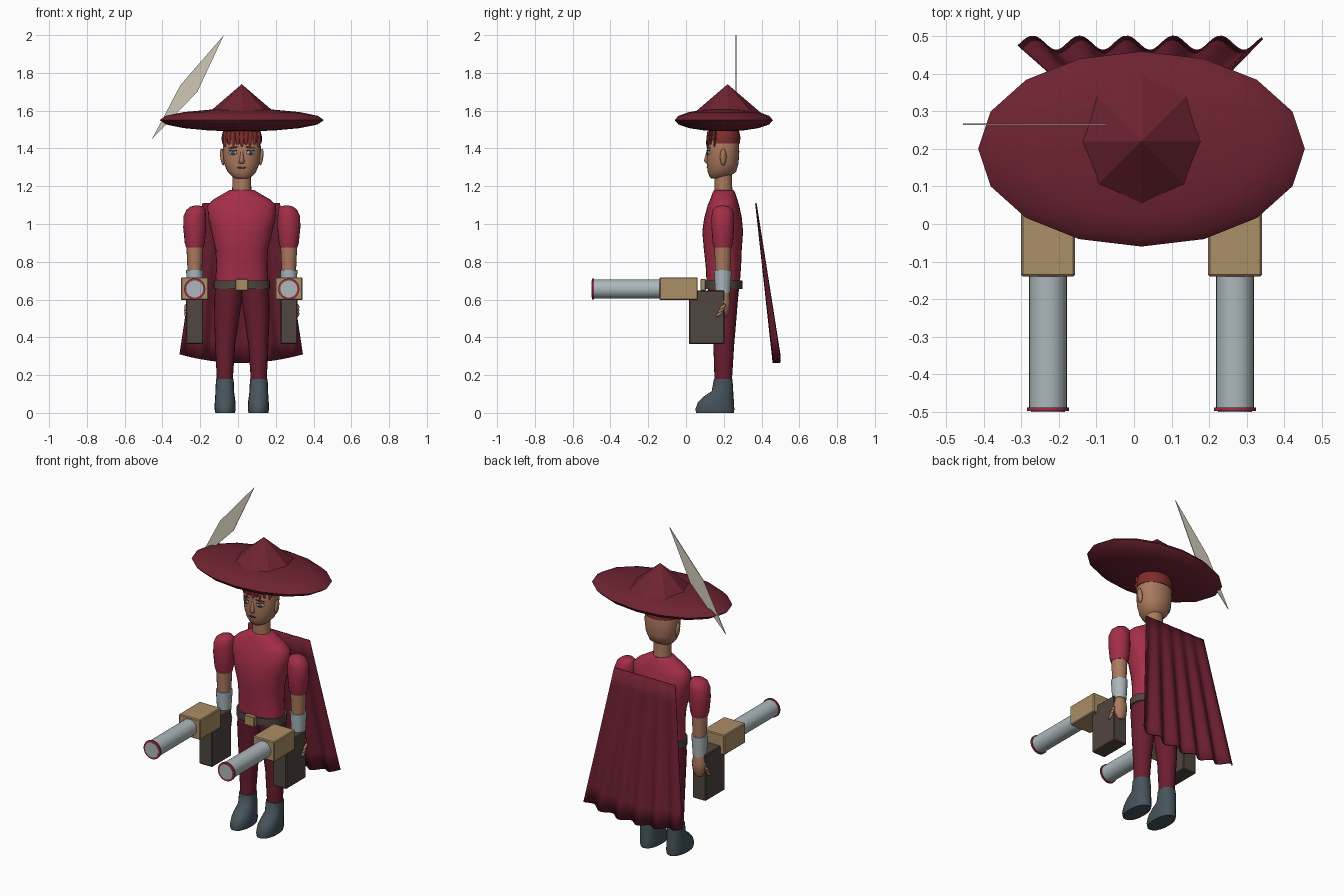
import bpy, bmesh, math
from mathutils import Matrix, Vector, Euler

if "Cube" in bpy.data.objects:
    bpy.data.objects.remove(bpy.data.objects["Cube"])

CX = 0.02  # body centre line


def mat(name, rgb):
    m = bpy.data.materials.new(name)
    lin = [((c / 255 + 0.055) / 1.055) ** 2.4 for c in rgb]
    m.diffuse_color = (*lin, 1)
    m.use_nodes = True
    m.node_tree.nodes["Principled BSDF"].inputs["Base Color"].default_value = m.diffuse_color
    return m


HAT = mat("dark_maroon", (110, 35, 49))
CLOTH = mat("wine_cloth", (106, 30, 47))
SHIRT = mat("crimson", (164, 46, 72))
SKIN = mat("skin", (172, 121, 95))
HAIR = mat("red_brown_hair", (128, 44, 44))
TAN = mat("tan", (170, 142, 102))
BROWN = mat("dark_brown", (80, 70, 63))
STEEL = mat("pale_steel", (172, 184, 188))
SLATE = mat("slate", (70, 84, 91))
CREAM = mat("cream", (208, 201, 184))


def finish(name, bm, material, flat=False):
    bmesh.ops.recalc_face_normals(bm, faces=bm.faces)
    me = bpy.data.meshes.new(name)
    bm.to_mesh(me)
    bm.free()
    me.materials.append(material)
    ob = bpy.data.objects.new(name, me)
    bpy.context.collection.objects.link(ob)
    ob["flat"] = flat
    return ob


def loft(name, rings, material, n=20, power=2.0):
    """rings: (z, centre x, centre y, radius x, radius y)"""
    bm = bmesh.new()
    loops = []
    for z, cx, cy, rx, ry in rings:
        loop = []
        for i in range(n):
            a = math.tau * i / n
            c, s = math.cos(a), math.sin(a)
            loop.append(bm.verts.new((cx + rx * math.copysign(abs(c) ** (2 / power), c),
                                      cy + ry * math.copysign(abs(s) ** (2 / power), s), z)))
        loops.append(loop)
    for a, b in zip(loops, loops[1:]):
        for i in range(n):
            bm.faces.new((a[i], a[(i + 1) % n], b[(i + 1) % n], b[i]))
    bm.faces.new(loops[0])
    bm.faces.new(loops[-1])
    return finish(name, bm, material)


def ball(name, loc, radii, material, rot=(0, 0, 0), u=16, v=8):
    bm = bmesh.new()
    m = Matrix.Translation(loc) @ Euler(rot).to_matrix().to_4x4() @ Matrix.Diagonal((*radii, 1))
    bmesh.ops.create_uvsphere(bm, u_segments=u, v_segments=v, radius=1, matrix=m)
    return finish(name, bm, material)


def box(name, lo, hi, material, bevel=0.005):
    lo, hi = Vector(lo), Vector(hi)
    bm = bmesh.new()
    bmesh.ops.create_cube(bm, size=1, matrix=Matrix.Translation((lo + hi) / 2) @ Matrix.Diagonal((*(hi - lo), 1)))
    bmesh.ops.bevel(bm, geom=bm.edges[:], offset=bevel, segments=1, affect='EDGES')
    return finish(name, bm, material, flat=True)


def tube(name, x, z, y0, y1, r, material, r2=None):
    bm = bmesh.new()
    m = Matrix.Translation((x, (y0 + y1) / 2, z)) @ Matrix.Rotation(math.pi / 2, 4, 'X')
    bmesh.ops.create_cone(bm, cap_ends=True, segments=32, radius1=r, radius2=r, depth=y1 - y0, matrix=m)
    return finish(name, bm, material)


# hat
ball("hat_brim", (CX, 0.2, 1.55), (0.435, 0.26, 0.06), HAT)
bm = bmesh.new()
bmesh.ops.create_cone(bm, cap_ends=True, segments=8, radius1=0.21, radius2=0, depth=0.18,
                      matrix=Matrix.Translation((CX, 0.22, 1.65)))
finish("hat_crown", bm, HAT, flat=True)

# feather
bm = bmesh.new()
pts = [(-0.455, 1.45), (-0.215, 1.70), (-0.075, 2.0), (-0.305, 1.735)]
face = bm.faces.new([bm.verts.new((x, 0.263, z)) for x, z in pts])
ext = bmesh.ops.extrude_face_region(bm, geom=[face])
bmesh.ops.translate(bm, vec=(0, 0.004, 0), verts=[g for g in ext["geom"] if isinstance(g, bmesh.types.BMVert)])
finish("feather", bm, CREAM, flat=True)

# head and neck
head = loft("head", [(1.24, CX, 0.165, 0.03, 0.03), (1.25, CX, 0.175, 0.05, 0.05), (1.275, CX, 0.19, 0.075, 0.075),
                     (1.32, CX, 0.194, 0.094, 0.084), (1.38, CX, 0.196, 0.101, 0.086),
                     (1.44, CX, 0.197, 0.1, 0.084), (1.5, CX, 0.197, 0.08, 0.07)], SKIN, 28, 2.2)
loft("neck", [(1.15, CX, 0.2, 0.053, 0.05), (1.2, CX, 0.197, 0.05, 0.047), (1.28, CX, 0.197, 0.05, 0.047)], SKIN)
loft("nose", [(1.32, CX, 0.115, 0.012, 0.008), (1.332, CX, 0.108, 0.015, 0.014), (1.35, CX, 0.11, 0.01, 0.012),
              (1.39, CX, 0.118, 0.007, 0.008)], SKIN, 10)
loft("hair", [(1.425, CX, 0.2, 0.105, 0.086), (1.46, CX, 0.2, 0.107, 0.088), (1.49, CX, 0.2, 0.1, 0.082),
              (1.52, CX, 0.2, 0.07, 0.06)], HAIR, 28)
for i in range(9):  # fringe strands
    t = (i - 4) / 4
    x = CX + 0.088 * t
    y = 0.2 - 0.088 * math.sqrt(1 - (0.088 * t / 0.106) ** 2)
    loft("fringe_strand", [(1.408 + 0.012 * (i % 2), x, y, 0.003, 0.003), (1.43, x, y, 0.011, 0.006),
                           (1.49, x, y + 0.006, 0.011, 0.006)], HAIR, 8)

bpy.context.view_layer.update()


def face_plate(name, x, z, rx, rz, material, lift, tilt=0):
    """thin oval laid on the front of the head"""
    bm = bmesh.new()
    vs = []
    for i in range(14):
        a = math.tau * i / 14
        px = x + rx * math.cos(a)
        pz = z + rz * math.sin(a) + tilt * rx * math.cos(a)
        hit, loc, _, _ = head.ray_cast((px, -1, pz), (0, 1, 0))
        vs.append(bm.verts.new((px, (loc.y if hit else 0.13) - lift, pz)))
    bm.faces.new(vs)
    ob = finish(name, bm, material)
    ob.modifiers.new("thickness", 'SOLIDIFY').thickness = 0.002


for s in (-1, 1):
    x = CX + s * 0.047
    face_plate("eye_white", x, 1.377, 0.021, 0.011, STEEL, 0.003)
    face_plate("iris", x, 1.377, 0.009, 0.010, SLATE, 0.006)
    face_plate("upper_lid", x, 1.389, 0.022, 0.003, BROWN, 0.004)
    face_plate("eyebrow", x, 1.404, 0.026, 0.004, HAIR, 0.004, -0.15 * s)
    ball("ear", (CX + s * 0.103, 0.197, 1.355), (0.011, 0.017, 0.045), SKIN, (0, s * 0.12, 0), 12, 8)
face_plate("mouth", CX, 1.298, 0.026, 0.004, HAIR, 0.003)

# torso and belt
loft("shirt", [(0.685, CX, 0.197, 0.14, 0.088), (0.78, CX, 0.198, 0.135, 0.094), (0.86, CX, 0.195, 0.139, 0.1),
               (0.96, CX, 0.194, 0.162, 0.108), (1.03, CX, 0.196, 0.178, 0.1), (1.10, CX, 0.198, 0.182, 0.083),
               (1.13, CX, 0.2, 0.15, 0.072), (1.165, CX, 0.2, 0.09, 0.06), (1.18, CX, 0.2, 0.065, 0.052)],
     SHIRT, 28, 2.2)
loft("belt", [(0.655, CX, 0.198, 0.15, 0.1), (0.70, CX, 0.198, 0.15, 0.1)], BROWN, 28, 2.2)
box("belt_buckle", (CX - 0.034, 0.077, 0.648), (CX + 0.034, 0.105, 0.708), TAN, 0.003)

for s in (-1, 1):
    # legs and boots
    lx = lambda d: CX + s * d
    loft("trouser_leg", [(0.17, lx(0.09), 0.197, 0.042, 0.046), (0.36, lx(0.088), 0.2, 0.053, 0.055),
                         (0.5, lx(0.08), 0.2, 0.066, 0.067), (0.6, lx(0.073), 0.198, 0.074, 0.077),
                         (0.69, lx(0.066), 0.198, 0.072, 0.086)], CLOTH)
    loft("boot", [(0, lx(0.088), 0.153, 0.052, 0.1), (0.02, lx(0.088), 0.153, 0.056, 0.103),
                  (0.055, lx(0.088), 0.158, 0.055, 0.096), (0.085, lx(0.089), 0.172, 0.052, 0.08),
                  (0.115, lx(0.09), 0.193, 0.049, 0.057), (0.18, lx(0.09), 0.197, 0.047, 0.049)], SLATE, 20, 2.2)
    # arms
    ax = CX + s * 0.249
    loft("sleeve", [(0.875, ax, 0.195, 0.046, 0.047), (0.9, ax, 0.195, 0.053, 0.054), (0.98, ax, 0.195, 0.061, 0.06),
                    (1.04, ax, 0.195, 0.06, 0.06), (1.075, ax - s * 0.006, 0.195, 0.05, 0.053),
                    (1.092, ax - s * 0.012, 0.195, 0.035, 0.035), (1.097, ax - s * 0.012, 0.195, 0.015, 0.015)], SHIRT)
    loft("forearm", [(0.70, ax, 0.195, 0.036, 0.038), (0.88, ax, 0.195, 0.044, 0.045)], SKIN)
    loft("wrist_cuff", [(0.635, ax, 0.195, 0.038, 0.04), (0.74, ax, 0.195, 0.045, 0.046),
                        (0.757, ax, 0.195, 0.046, 0.047)], STEEL)
    loft("hand", [(0.51, ax, 0.195, 0.02, 0.022), (0.54, ax, 0.197, 0.04, 0.033), (0.59, ax, 0.2, 0.044, 0.036),
                  (0.64, ax, 0.196, 0.033, 0.033)], SKIN, 14)
    for k in range(3):
        ball("finger", (ax + s * 0.047, 0.178 + 0.008 * k, 0.525 + 0.017 * k), (0.009, 0.024, 0.009), SKIN,
             (0.7, 0, 0), 8, 6)
    # arm cannons
    box("cannon_grip", (ax - 0.045, 0.015, 0.365), (ax + 0.045, 0.203, 0.648), BROWN)
    box("cannon_body", (ax - 0.072, -0.14, 0.597), (ax + 0.072, 0.062, 0.718), TAN)
    tube("cannon_barrel", ax, 0.656, -0.497, -0.13, 0.05, STEEL)
    rim = tube("muzzle_rim", ax, 0.656, -0.498, -0.488, 0.056, SHIRT)
    tube("muzzle_disc", ax, 0.656, -0.5, -0.49, 0.045, STEEL)

# cape with folds deepening toward the hem
bm = bmesh.new()
NU, NV = 60, 8
grid = []
for j in range(NV + 1):
    v = j / NV
    row = []
    for i in range(NU + 1):
        u = i / NU
        x = CX - 0.003 + (u - 0.5) * (0.41 + 0.24 * v)
        hem = 0.265 + 0.045 * (2 * u - 1) ** 2
        fold = math.cos(math.tau * (0.65 * (u - 0.5) + 0.037) / 0.125)
        row.append(bm.verts.new((x, 0.37 + 0.11 * v + (0.001 + 0.018 * v) * fold, 1.11 + (hem - 1.11) * v)))
    grid.append(row)
for a, b in zip(grid, grid[1:]):
    for i in range(NU):
        bm.faces.new((a[i], a[i + 1], b[i + 1], b[i]))
cape = finish("cape", bm, CLOTH)
solid = cape.modifiers.new("thickness", 'SOLIDIFY')
solid.thickness, solid.offset = 0.006, 0

# smooth shading on rounded parts
bpy.ops.object.select_all(action='DESELECT')
for ob in bpy.context.collection.objects:
    if not ob["flat"]:
        ob.select_set(True)
        bpy.context.view_layer.objects.active = ob
bpy.ops.object.shade_smooth_by_angle(angle=math.radians(60))
